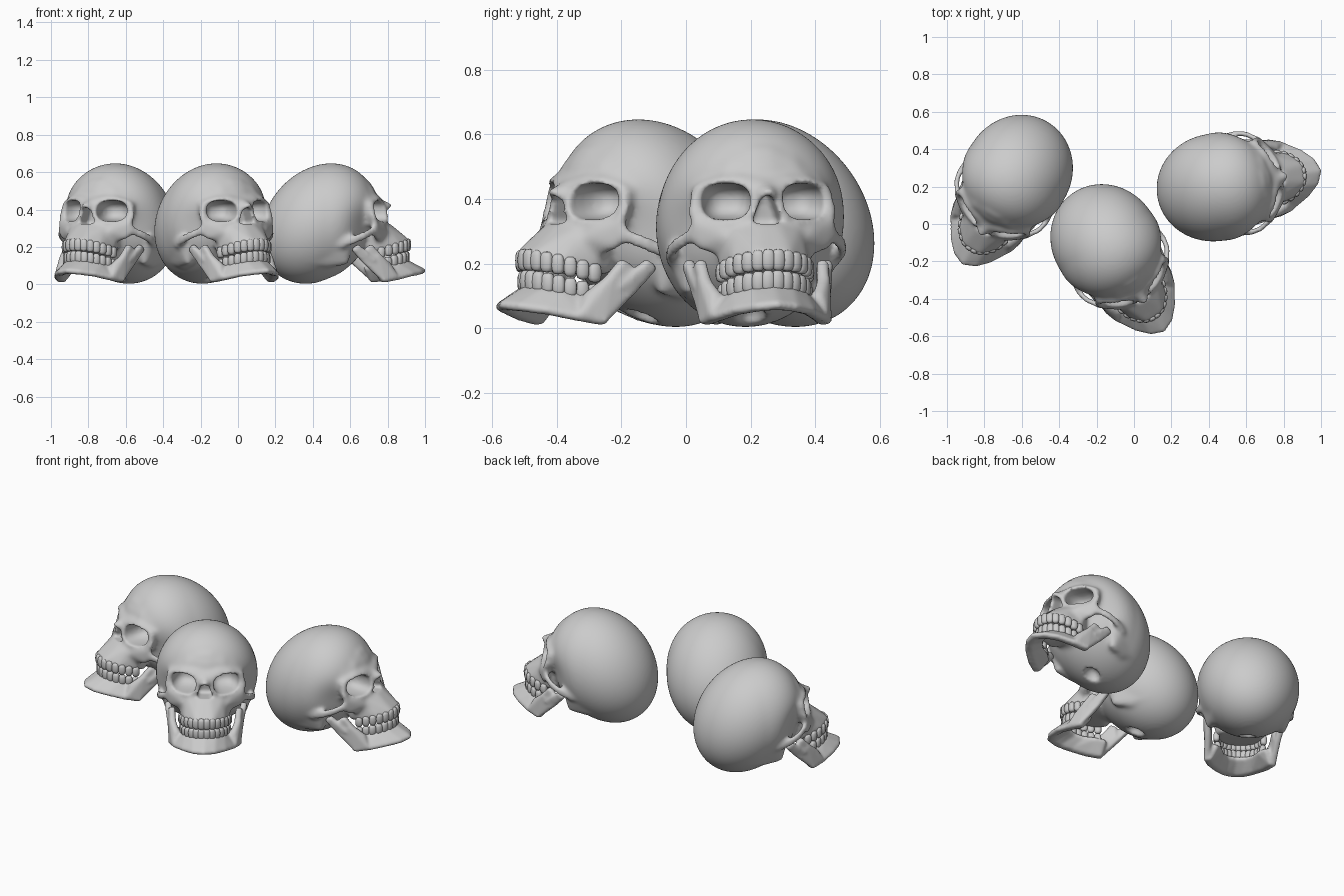
import bpy, bmesh
from math import sin, cos, radians, exp
from mathutils import Vector, Matrix

if "Cube" in bpy.data.objects:
    bpy.data.objects.remove(bpy.data.objects["Cube"])

# Points are (side, forward, up); the skull faces -y
def P(x, f, z):
    return Vector((x, -f, z))

def unit_ball():
    b = bmesh.new()
    bmesh.ops.create_icosphere(b, subdivisions=2, radius=1)
    pts = [v.co.copy() for v in b.verts]
    b.free()
    return pts

BALL = unit_ball()

def hull(bm, pts, r):
    """Rounded convex lump around points."""
    t = bmesh.new()
    for p in pts:
        for d in BALL:
            t.verts.new(P(*p) + d * r)
    res = bmesh.ops.convex_hull(t, input=t.verts[:])
    junk = {g for g in res['geom_interior'] + res['geom_unused'] if isinstance(g, bmesh.types.BMVert)}
    bmesh.ops.delete(t, geom=list(junk), context='VERTS')
    bmesh.ops.recalc_face_normals(t, faces=t.faces[:])
    me = bpy.data.meshes.new("tmp")
    t.to_mesh(me)
    t.free()
    bm.from_mesh(me)
    bpy.data.meshes.remove(me)

def flip(pts):
    return [(-x, f, z) for x, f, z in pts]

def pair(bm, pts, r):
    hull(bm, pts, r)
    hull(bm, flip(pts), r)

def middle(bm, pts, r):
    hull(bm, pts + flip(pts), r)

def chain(bm, pts, r):
    for a, b in zip(pts, pts[1:]):
        pair(bm, [a, b], r)

def ellipsoid(bm, c, r, p=1.0, turn=0.0, seg=24):
    """Ellipsoid; p below 1 makes it boxier, turn rotates about z."""
    m = Matrix.Translation(P(*c)) @ Matrix.Rotation(turn, 4, 'Z')
    vs = bmesh.ops.create_uvsphere(bm, u_segments=seg, v_segments=seg * 2 // 3, radius=1)['verts']
    for v in vs:
        q = [(1 if a > 0 else -1) * abs(a) ** p * s for a, s in zip(v.co, r)]
        v.co = m @ Vector(q)

def make(name, bm):
    me = bpy.data.meshes.new(name)
    bm.to_mesh(me)
    bm.free()
    ob = bpy.data.objects.new(name, me)
    bpy.context.collection.objects.link(ob)
    return ob

def remesh(ob, size):
    m = ob.modifiers.new("fuse", 'REMESH')
    m.mode, m.voxel_size = 'VOXEL', size

def soften(ob, n):
    m = ob.modifiers.new("soften", 'SMOOTH')
    m.factor, m.iterations = 0.5, n

def bake(ob, name):
    dg = bpy.context.evaluated_depsgraph_get()
    me = bpy.data.meshes.new_from_object(ob.evaluated_get(dg))
    me.name = name
    me.polygons.foreach_set("use_smooth", [True] * len(me.polygons))
    bpy.data.objects.remove(ob)
    return me

# Braincase: sheared egg, broad in front and pinched at the temples
bm = bmesh.new()
vs = bmesh.ops.create_uvsphere(bm, u_segments=64, v_segments=40, radius=1)['verts']
for v in vs:
    s, u, w = v.co.x, -v.co.y, v.co.z
    f, z = 0.31 * u, 0.325 + 0.072 * u + 0.314 * w
    pinch = 1 - 0.15 * exp(-((f - 0.23) / 0.09) ** 2 - ((z - 0.31) / 0.1) ** 2)
    v.co = P(0.288 * s * (1 + 0.14 * max(u, 0)) * pinch, f, z)

# Forehead sloping from the crown into the brow
middle(bm, [(0.19, 0.235, 0.44), (0.13, 0.285, 0.45), (0.02, 0.312, 0.45), (0.2, 0.14, 0.48),
            (0.165, 0.165, 0.53), (0.1, 0.235, 0.54), (0.02, 0.258, 0.55), (0.02, 0.292, 0.5),
            (0.1, 0.272, 0.5), (0.165, 0.227, 0.49), (0.225, 0.1, 0.42)], 0.012)
# Skull base, face core and upper jaw
ellipsoid(bm, (0, 0.19, 0.26), (0.14, 0.15, 0.11))
middle(bm, [(0.18, 0.2, 0.43), (0.18, 0.2, 0.33), (0.14, 0.305, 0.44), (0.03, 0.335, 0.44),
            (0.035, 0.36, 0.36), (0.11, 0.335, 0.33), (0.18, 0.275, 0.33), (0.1, 0.16, 0.27)], 0.015)
middle(bm, [(0.03, 0.372, 0.315), (0.1, 0.335, 0.31), (0.13, 0.27, 0.29), (0.1, 0.22, 0.29),
            (0.045, 0.476, 0.228), (0.105, 0.415, 0.21), (0.13, 0.32, 0.19), (0.115, 0.26, 0.18)], 0.015)
# Nasal bones
hull(bm, [(0, 0.335, 0.445), (0.02, 0.34, 0.43), (-0.02, 0.34, 0.43), (0, 0.39, 0.422),
          (0.018, 0.377, 0.412), (-0.018, 0.377, 0.412)], 0.013)
# Brow ridges, outer eye rims, cheekbones, cheek arches, ear bumps
chain(bm, [(0.01, 0.32, 0.447), (0.07, 0.312, 0.457), (0.14, 0.288, 0.454), (0.197, 0.252, 0.43),
           (0.213, 0.257, 0.38), (0.212, 0.272, 0.33)], 0.019)
pair(bm, [(0.21, 0.25, 0.42), (0.195, 0.2, 0.44), (0.2, 0.24, 0.36)], 0.014)
pair(bm, [(0.208, 0.275, 0.325), (0.225, 0.26, 0.29), (0.14, 0.322, 0.312), (0.12, 0.345, 0.28),
          (0.195, 0.285, 0.255), (0.13, 0.31, 0.235)], 0.016)
arch = [(0.22, 0.265, 0.3), (0.256, 0.215, 0.276), (0.268, 0.16, 0.254), (0.264, 0.1, 0.235), (0.245, 0.04, 0.23)]
for a, b in zip(arch, arch[1:]):
    pair(bm, [a, b] + [(x, f - 0.005, z - 0.026) for x, f, z in (a, b)], 0.014)
pair(bm, [(0.243, 0.085, 0.23), (0.205, 0.11, 0.125), (0.19, 0.02, 0.11), (0.245, 0.0, 0.23),
          (0.2, -0.08, 0.13), (0.215, 0.125, 0.2)], 0.024)
# Struts behind the palate
pair(bm, [(0.075, 0.25, 0.19), (0.085, 0.2, 0.18), (0.08, 0.2, 0.27)], 0.014)
base = make("cranium_base", bm)

# Cutters: eye sockets, nose opening, spine opening
bm = bmesh.new()
for s in (1, -1):
    ellipsoid(bm, (s * 0.123, 0.315, 0.392), (0.078, 0.125, 0.056), 0.75, turn=s * radians(14))
hull(bm, [(0.002, 0.3, 0.408), (-0.002, 0.3, 0.408), (0.032, 0.29, 0.328), (-0.032, 0.29, 0.328),
          (0.002, 0.5, 0.392), (-0.002, 0.5, 0.392), (0.032, 0.5, 0.345), (-0.032, 0.5, 0.345)], 0.012)
ellipsoid(bm, (0, 0.06, 0.02), (0.045, 0.055, 0.06))
cutter = make("socket_cutter", bm)
cutter.hide_render = True

remesh(base, 0.01)
soften(base, 9)
m = base.modifiers.new("sockets", 'BOOLEAN')
m.operation, m.object, m.solver = 'DIFFERENCE', cutter, 'EXACT'
remesh(base, 0.0095)
soften(base, 4)
cranium = bake(base, "cranium")
bpy.data.objects.remove(cutter)

# Lower jaw: horseshoe body from (top, bottom) stations, then the rising branches
bm = bmesh.new()
stations = [((0, 0.482, 0.115), (0, 0.565, 0.072)),
            ((0.062, 0.462, 0.11), (0.06, 0.54, 0.066)),
            ((0.105, 0.415, 0.1), (0.115, 0.482, 0.056)),
            ((0.132, 0.34, 0.09), (0.165, 0.4, 0.037)),
            ((0.165, 0.29, 0.085), (0.195, 0.325, 0.024))]

def inward(p, d):
    v = Vector((p[0], p[1] - 0.25, 0)).normalized() * d
    return (p[0] - v.x, p[1] - v.y, p[2])

for a, b in zip(stations, stations[1:]):
    pts = list(a + b) + [inward(q, 0.022) for q in a + b]
    pair(bm, pts, 0.015)
for outline in ([(0.195, 0.325, 0.024), (0.175, 0.39, 0.042), (0.168, 0.36, 0.1), (0.195, 0.295, 0.155), (0.208, 0.215, 0.125)],
                [(0.19, 0.31, 0.14), (0.2, 0.23, 0.13), (0.2, 0.235, 0.19), (0.197, 0.255, 0.2)],
                [(0.205, 0.27, 0.125), (0.208, 0.215, 0.125), (0.222, 0.16, 0.185), (0.222, 0.18, 0.2)]):
    pair(bm, outline + [(x - 0.012, f, z) for x, f, z in outline], 0.013)
base = make("jaw_base", bm)
remesh(base, 0.008)
soften(base, 7)
jaw = bake(base, "lower_jaw")

# Teeth: two tilted arches of rounded blocks
bm = bmesh.new()
for side, k in ((1, 1.0), (-1, 0.96)):
    for i in range(14):
        a = -84 + 168 * i / 13
        t = radians(a)
        x, f = 0.137 * k * sin(t), 0.3 + 0.182 * k * cos(t)
        z = 0.183 - 0.25 * (0.495 - f) + side * 0.032
        ellipsoid(bm, (x, f, z), (0.0205, 0.018, 0.034 - 0.004 * abs(a) / 84), 0.7, turn=t, seg=12)
teeth = bake(make("teeth_base", bm), "teeth")

# Three skulls: position and heading
for label, x, y, turn in (("left", -0.62, 0.28, -31), ("middle", -0.153, -0.09, 33), ("right", 0.43, 0.195, 99)):
    for me in (cranium, jaw, teeth):
        ob = bpy.data.objects.new(label + "_" + me.name, me)
        ob.location = (x, y, 0)
        ob.rotation_euler.z = radians(turn)
        bpy.context.collection.objects.link(ob)
